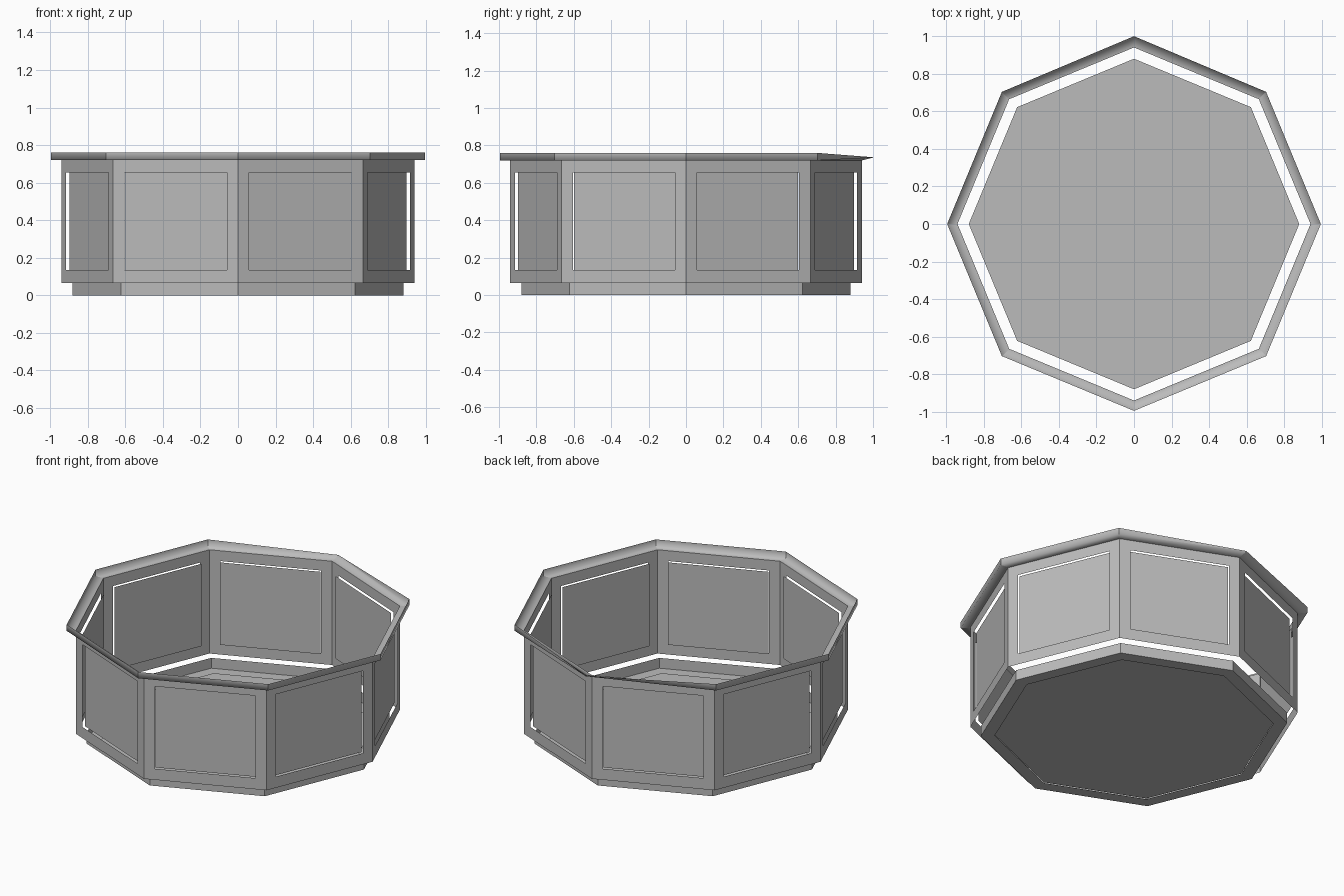
import bpy, bmesh
from math import cos, sin, pi
from mathutils import Vector

cube = bpy.data.objects.get("Cube")
if cube:
    bpy.data.objects.remove(cube, do_unlink=True)

SIDES = 8
STEP = 2 * pi / SIDES
WALL_R, WALL_LOW, WALL_HIGH = 0.94, 0.065, 0.72
LIP_R, LIP_HIGH = 0.995, 0.76
BASE_R, FLOOR_R = 0.88, 0.80

grey = bpy.data.materials.new("plain grey")
grey.use_nodes = True
grey.diffuse_color = (0.5, 0.5, 0.5, 1)
grey.node_tree.nodes["Principled BSDF"].inputs["Base Color"].default_value = (0.5, 0.5, 0.5, 1)


def corner(i, r, z):
    a = i * STEP
    return Vector((r * cos(a), r * sin(a), z))


def make_object(name, polygons, weld=True, smooth=False):
    """Build one mesh object from a list of polygons."""
    bm = bmesh.new()
    for poly in polygons:
        bm.faces.new([bm.verts.new(p) for p in poly])
    if weld:
        bmesh.ops.remove_doubles(bm, verts=bm.verts, dist=0.0001)
    for face in bm.faces:
        face.smooth = smooth
    mesh = bpy.data.meshes.new(name)
    bm.to_mesh(mesh)
    bm.free()
    mesh.materials.append(grey)
    obj = bpy.data.objects.new(name, mesh)
    bpy.context.collection.objects.link(obj)
    return obj


def band(i, low, high):
    """One side of a ring between two (radius, height) points."""
    return [corner(i, *low), corner(i + 1, *low),
            corner(i + 1, *high), corner(i, *high)]


def wall_point(i, u, z, inset=0.0):
    """Point on wall side i at fraction u of its width."""
    p = corner(i, WALL_R, z).lerp(corner(i + 1, WALL_R, z), u)
    a = (i + 0.5) * STEP
    return p - Vector((cos(a), sin(a), 0)) * inset


# Wall frames, each with a rectangular opening, and inset panels
U0, U1, Z0, Z1 = 0.09, 0.91, 0.135, 0.655
frames, panels = [], []
for i in range(SIDES):
    outer = [(0, WALL_LOW), (1, WALL_LOW), (1, WALL_HIGH), (0, WALL_HIGH)]
    inner = [(U0, Z0), (U1, Z0), (U1, Z1), (U0, Z1)]
    for k in range(4):
        n = (k + 1) % 4
        frames.append([wall_point(i, *p) for p in (outer[k], outer[n], inner[n], inner[k])])
    panels.append([wall_point(i, *p, inset=0.018) for p in inner])
make_object("wall_frames", frames)
make_object("wall_panels", panels)

# Rim: a flat flange with an upright lip, separate at each corner
rim = []
for i in range(SIDES):
    rim.append(band(i, (LIP_R, WALL_HIGH), (LIP_R, LIP_HIGH)))
    rim.append(band(i, (WALL_R, WALL_HIGH), (LIP_R, WALL_HIGH)))
# The lip runs down to a point at the back corner
for poly in rim:
    for p in poly:
        if p.y > 0.97:
            p.z, p.y = 0.735 + (p.z - WALL_HIGH) * 0.05, 1.0
rim_obj = make_object("rim", rim, weld=False)
bm = bmesh.new()
bm.from_mesh(rim_obj.data)
bm.faces.ensure_lookup_table()
for i in range(SIDES):
    pair = {v for f in bm.faces[2 * i:2 * i + 2] for v in f.verts}
    bmesh.ops.remove_doubles(bm, verts=list(pair), dist=0.0001)
    bm.faces.ensure_lookup_table()
for face in bm.faces:
    face.smooth = True
bm.to_mesh(rim_obj.data)
bm.free()

# Base tray: upright edge and flat bottom border
tray = []
for i in range(SIDES):
    tray.append(band(i, (BASE_R, 0), (BASE_R, WALL_LOW)))
    tray.append(band(i, (FLOOR_R, 0), (BASE_R, 0))[::-1])
make_object("base_tray", tray)

# Floor plate
make_object("floor", [[corner(i, FLOOR_R, 0.005) for i in range(SIDES)]])
